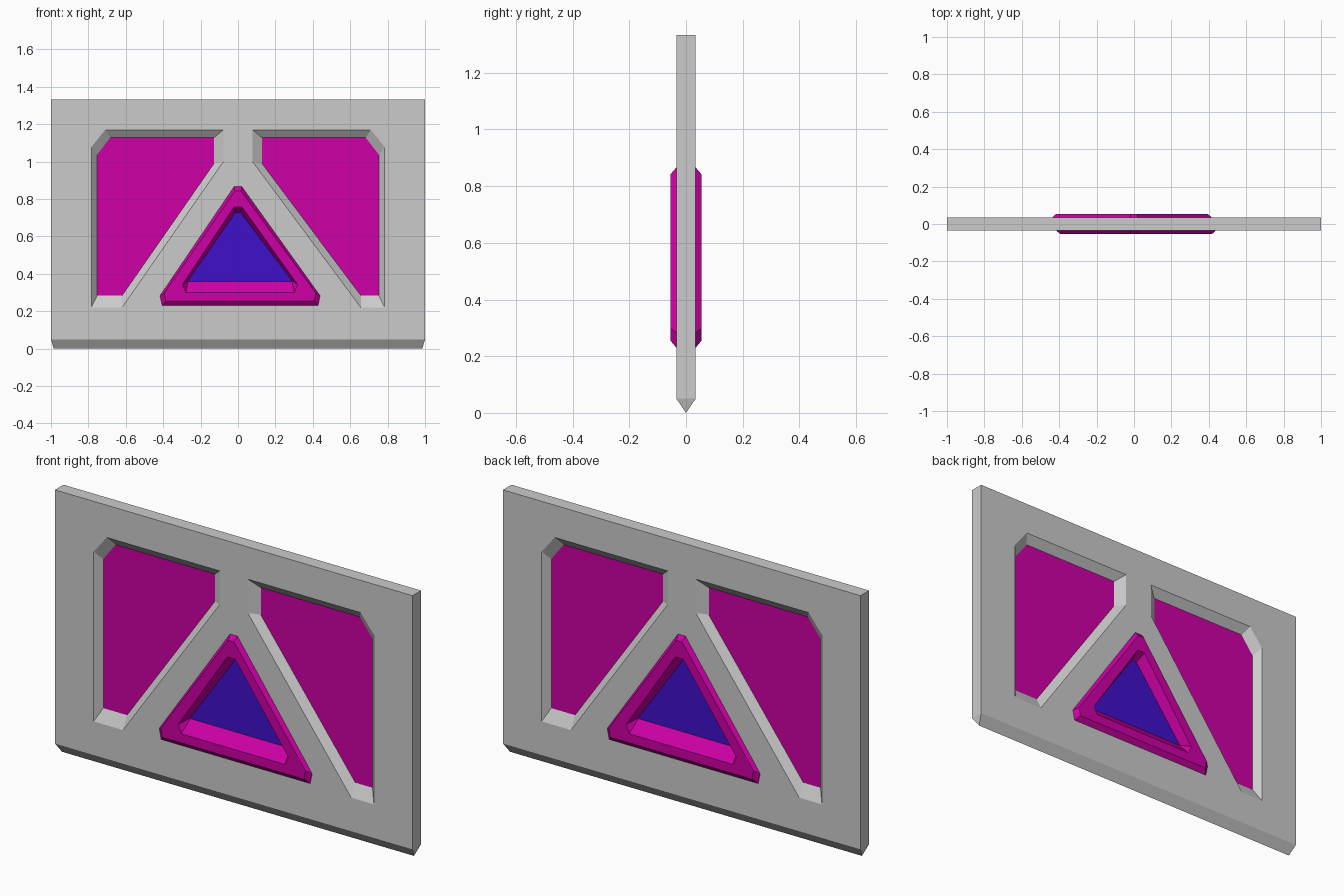
import bpy, bmesh
from mathutils import Vector, Matrix

if "Cube" in bpy.data.objects:
    bpy.data.objects.remove(bpy.data.objects["Cube"])

T = 0.034          # half thickness of the slab
CENTRE = Vector((0, 0, 0.67))


def material(name, rgb):
    m = bpy.data.materials.new(name)
    m.diffuse_color = (*rgb, 1)
    m.use_nodes = True
    m.node_tree.nodes["Principled BSDF"].inputs["Base Color"].default_value = m.diffuse_color
    return m


def ring(bm, pts, y):
    return [bm.verts.new((x, y, z)) for x, z in pts]


def loft(bm, a, ya, b, yb):
    """Wall strip between two outlines with the same point count."""
    ra, rb = ring(bm, a, ya), ring(bm, b, yb)
    n = len(a)
    for i in range(n):
        j = (i + 1) % n
        bm.faces.new((ra[i], ra[j], rb[j], rb[i]))


def fill(bm, outlines, y):
    """Flat face from an outer outline and any holes."""
    edges = []
    for pts in outlines:
        r = ring(bm, pts, y)
        edges += [bm.edges.new((r[i], r[(i + 1) % len(r)])) for i in range(len(r))]
    bmesh.ops.triangle_fill(bm, edges=edges, use_beauty=True, use_dissolve=False,
                            normal=(0, -1, 0))


def finish(bm, name, mat=None):
    """Orient the front half, add the half-turn copy as the back, make the object."""
    bmesh.ops.remove_doubles(bm, verts=bm.verts, dist=1e-5)
    bm.normal_update()
    for f in bm.faces:
        inward = (f.calc_center_median() - CENTRE).dot(f.normal) < 0
        if f.normal.y > 0.001 or (abs(f.normal.y) <= 0.001 and inward):
            f.normal_flip()
    copy = bmesh.ops.duplicate(bm, geom=bm.verts[:] + bm.edges[:] + bm.faces[:])
    bmesh.ops.rotate(bm, cent=(0, 0, 0), matrix=Matrix.Rotation(3.14159265, 3, 'Z'),
                     verts=[v for v in copy['geom'] if isinstance(v, bmesh.types.BMVert)])
    bmesh.ops.remove_doubles(bm, verts=bm.verts, dist=1e-5)
    bmesh.ops.dissolve_limit(bm, angle_limit=0.001, verts=bm.verts, edges=bm.edges)
    me = bpy.data.meshes.new(name)
    bm.to_mesh(me)
    bm.free()
    ob = bpy.data.objects.new(name, me)
    bpy.context.collection.objects.link(ob)
    if mat:
        me.materials.append(mat)


def window(s, d):
    """Rim and floor outlines of a window recess; s = side, d = foot of the diagonal."""
    rim = [(.784, .22), (d, .22), (.078, 1.0), (.078, 1.17), (.71, 1.17), (.784, 1.078)]
    floor = [(.753, .283), (d, .283), (.128, .99), (.128, 1.128), (.683, 1.128), (.753, 1.037)]
    return [[(s * x, z) for x, z in p] for p in (rim, floor)]


def triangle(apex_w, apex_z, out_x, out_z, low_x, low_z, c=0.011):
    """Triangle outline with clipped corners."""
    half = [(apex_w, apex_z), (out_x, out_z), (low_x, low_z)]
    return [(c * (z < .6) + x, z) for x, z in half] + \
           [(c * (z < .6) - x, z) for x, z in reversed(half)]


windows = [window(-1, .62), window(1, .657)]
base = triangle(.021, .866, .428, .283, .417, .23)
ridge = triangle(.016, .843, .405, .298, .397, .254)
lip = triangle(.022, .757, .308, .342, .290, .30)
pit = triangle(.014, .727, .279, .362, .278, .36)

magenta = material("magenta", (.62, .0, .38))
blue = material("blue", (.05, .005, .60))

# slab with wedge-shaped foot and cut recesses
bm = bmesh.new()
A, B, C, D = (-1, .05), (1, .05), (1, 1.333), (-1, 1.333)
fill(bm, [[A, B, C, D], base] + [w[0] for w in windows], -T)
loft(bm, [A, B, B, C, D, A], -T, [(-.985, 0), (.985, 0), B, C, D, A], 0)
for rim, floor in windows:
    loft(bm, rim, -T, floor, -.001)
finish(bm, "slab")

# coloured sheets at the bottom of the windows
for side, (rim, floor) in zip(("left", "right"), windows):
    bm = bmesh.new()
    fill(bm, [floor], -.001)
    finish(bm, side + "_window_sheet", magenta)

# raised triangular frame
bm = bmesh.new()
loft(bm, base, -T, ridge, -.054)
loft(bm, ridge, -.054, lip, -.054)
loft(bm, lip, -.054, pit, -.001)
finish(bm, "triangle_frame", magenta)

# blue centre
bm = bmesh.new()
fill(bm, [pit], -.001)
finish(bm, "triangle_centre", blue)
